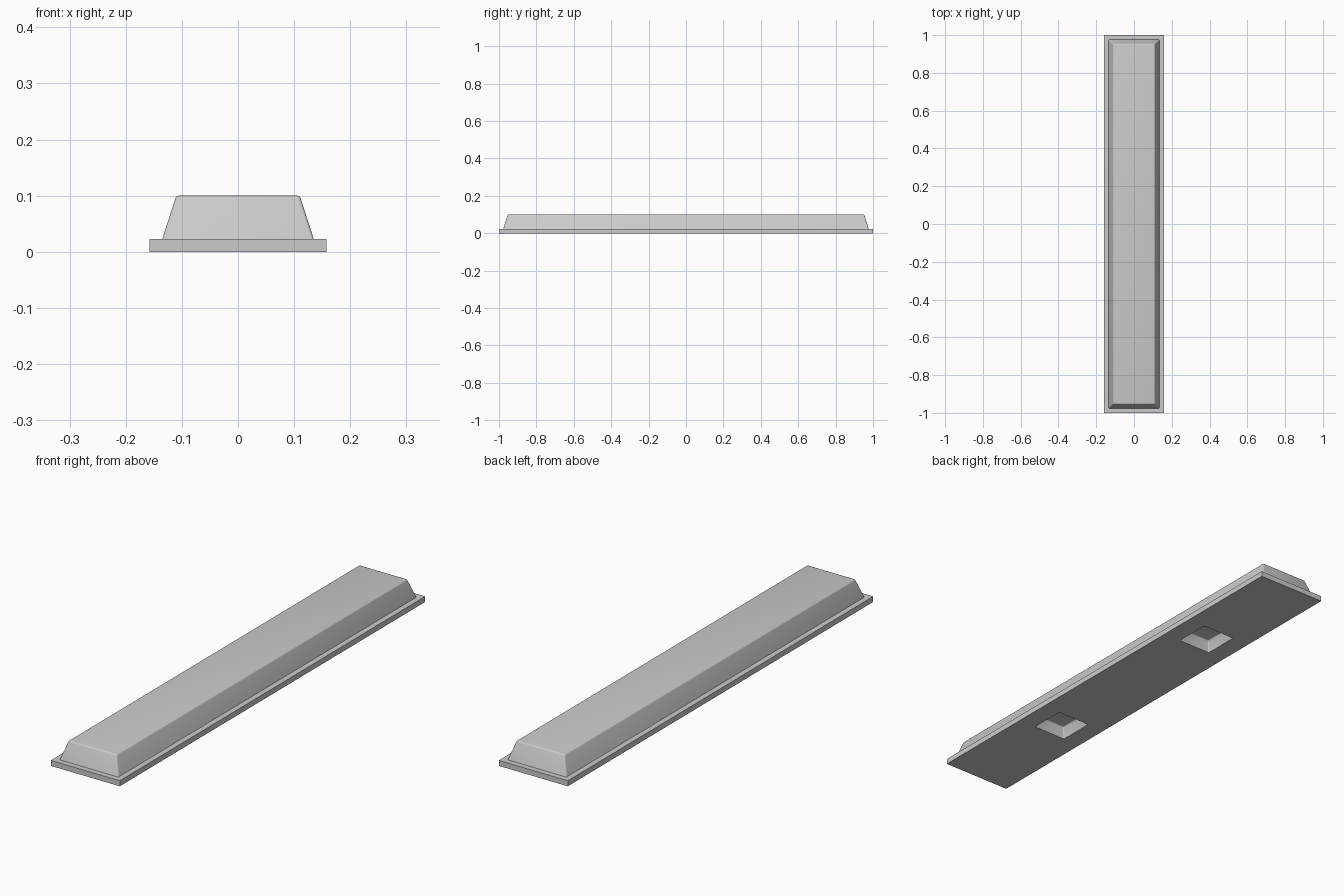
import bpy
import bmesh

cube = bpy.data.objects.get("Cube")
if cube:
    bpy.data.objects.remove(cube, do_unlink=True)

# Single plain grey
grey = bpy.data.materials.new("plain_grey")
grey.use_nodes = True
colour = (0.6, 0.6, 0.6, 1)
grey.diffuse_color = colour
grey.node_tree.nodes["Principled BSDF"].inputs["Base Color"].default_value = colour

POCKET_Y = 0.46
POCKET = 0.077


def frustum(name, low, high, z0, z1, y=0, round_size=0):
    """Tapered block; low and high are the half sizes of its two ends."""
    bm = bmesh.new()
    bmesh.ops.create_cube(bm, size=2)
    for v in bm.verts:
        hx, hy = high if v.co.z > 0 else low
        v.co = (v.co.x * hx, v.co.y * hy + y, z1 if v.co.z > 0 else z0)
    if round_size:
        edges = [e for e in bm.edges if max(v.co.z for v in e.verts) > z0 + 0.001]
        bmesh.ops.bevel(bm, geom=edges, offset=round_size, segments=4,
                        profile=0.5, affect='EDGES')
    mesh = bpy.data.meshes.new(name)
    bm.to_mesh(mesh)
    bm.free()
    mesh.materials.append(grey)
    obj = bpy.data.objects.new(name, mesh)
    bpy.context.collection.objects.link(obj)
    return obj


# Thin flange and the tapered body on it
base = frustum("base_flange", (0.158, 1), (0.158, 1), 0, 0.023)
body = frustum("tapered_body", (0.135, 0.977), (0.11, 0.953), 0.023, 0.1, round_size=0.005)

# Two tapered pockets in the underside
for side in (-1, 1):
    cutter = frustum("pocket_cutter", (POCKET, POCKET), (POCKET - 0.014, POCKET - 0.014),
                     0, 0.046, side * POCKET_Y, 0.004)
    # Extend the mouth below the base so the cut is clean
    bm = bmesh.new()
    bm.from_mesh(cutter.data)
    bm.faces.ensure_lookup_table()
    mouth = min(bm.faces, key=lambda f: f.calc_center_median().z)
    out = bmesh.ops.extrude_face_region(bm, geom=[mouth])["geom"]
    bmesh.ops.translate(bm, vec=(0, 0, -0.02),
                        verts=[g for g in out if isinstance(g, bmesh.types.BMVert)])
    bmesh.ops.delete(bm, geom=[mouth], context='FACES_ONLY')
    bmesh.ops.recalc_face_normals(bm, faces=bm.faces)
    bm.to_mesh(cutter.data)
    bm.free()
    cutter.hide_render = True
    cutter.hide_set(True)
    for part in (base, body):
        cut = part.modifiers.new("pocket", 'BOOLEAN')
        cut.operation = 'DIFFERENCE'
        cut.solver = 'EXACT'
        cut.object = cutter

# Apply the cuts, then drop the cutters
bpy.context.view_layer.update()
depsgraph = bpy.context.evaluated_depsgraph_get()
cut_meshes = [bpy.data.meshes.new_from_object(p.evaluated_get(depsgraph)) for p in (base, body)]
for part, mesh in zip((base, body), cut_meshes):
    part.modifiers.clear()
    part.data = mesh
for obj in [o for o in bpy.data.objects if o.name.startswith("pocket_cutter")]:
    bpy.data.objects.remove(obj, do_unlink=True)

# Soft rounded edges, crisp corners elsewhere
bpy.ops.object.select_all(action='DESELECT')
for part in (base, body):
    part.select_set(True)
bpy.context.view_layer.objects.active = body
bpy.ops.object.shade_smooth_by_angle(angle=0.6)
